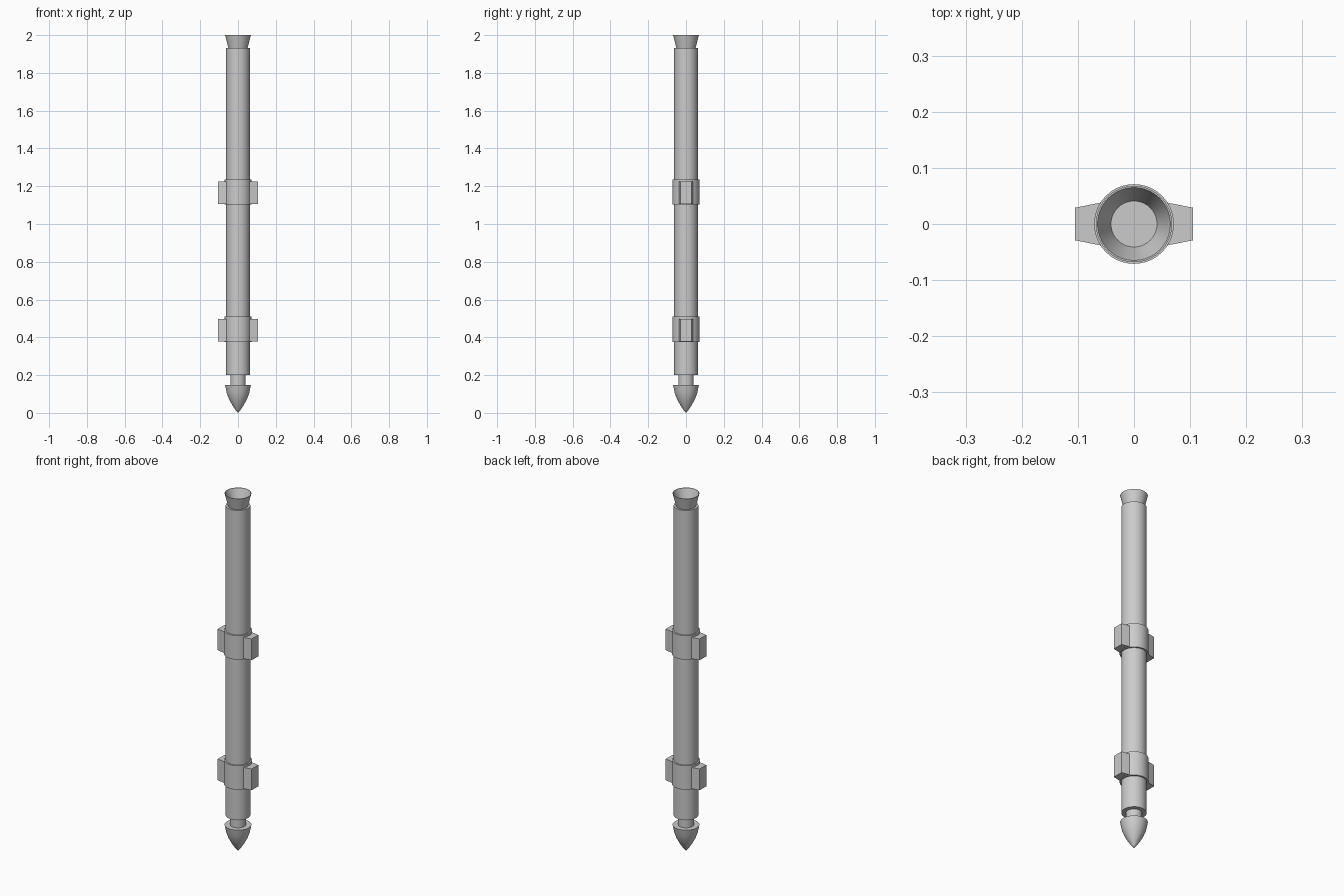
import bpy, bmesh, math

cube = bpy.data.objects.get("Cube")
if cube:
    bpy.data.objects.remove(cube, do_unlink=True)

grey = bpy.data.materials.new("light_grey")
grey.use_nodes = True
COLOUR = (0.6, 0.6, 0.6, 1)
grey.diffuse_color = COLOUR
grey.node_tree.nodes["Principled BSDF"].inputs["Base Color"].default_value = COLOUR
SIDES = 40


def add_object(name, bm):
    bmesh.ops.recalc_face_normals(bm, faces=bm.faces)
    mesh = bpy.data.meshes.new(name)
    bm.to_mesh(mesh)
    bm.free()
    mesh.materials.append(grey)
    obj = bpy.data.objects.new(name, mesh)
    bpy.context.collection.objects.link(obj)
    bpy.ops.object.select_all(action="DESELECT")
    obj.select_set(True)
    bpy.context.view_layer.objects.active = obj
    bpy.ops.object.shade_smooth_by_angle(angle=math.radians(30))
    return obj


def lathe(name, profile):
    """Spin a (radius, z) profile around the z axis."""
    bm = bmesh.new()
    verts = [bm.verts.new((r, 0, z)) for r, z in profile]
    edges = [bm.edges.new(pair) for pair in zip(verts, verts[1:])]
    bmesh.ops.spin(bm, geom=verts + edges, axis=(0, 0, 1), cent=(0, 0, 0),
                   angle=math.tau, steps=SIDES, use_duplicate=False)
    bmesh.ops.remove_doubles(bm, verts=bm.verts, dist=1e-5)
    return add_object(name, bm)


def cylinder(name, radius, low, high):
    return lathe(name, [(0, low), (radius, low), (radius, high), (0, high)])


def lug(name, side, low, high):
    """Block that tapers outwards from the collar."""
    bm = bmesh.new()
    outline = [(0.05, -0.04), (0.105, -0.029), (0.105, 0.029), (0.05, 0.04)]
    base = bm.faces.new([bm.verts.new((side * x, y, low)) for x, y in outline])
    top = bmesh.ops.extrude_face_region(bm, geom=[base])["geom"]
    bmesh.ops.translate(bm, vec=(0, 0, high - low),
                        verts=[v for v in top if isinstance(v, bmesh.types.BMVert)])
    return add_object(name, bm)


# Pointed nose and its neck
lathe("nose_cone", [(0, 0), (0.012, 0.014), (0.032, 0.044), (0.049, 0.076),
                    (0.06, 0.106), (0.068, 0.147), (0, 0.147)])
cylinder("nose_neck", 0.04, 0.14, 0.21)

# Long tube
cylinder("body_tube", 0.0625, 0.2, 1.932)

# Flared open nozzle with a flat floor
lathe("nozzle", [(0, 1.92), (0.048, 1.92), (0.068, 2.0), (0.065, 2.0),
                 (0.041, 1.935), (0, 1.935)])

# Two collars, each with a lug on both sides
for label, low in (("lower", 0.375), ("upper", 1.102)):
    cylinder(label + "_collar", 0.071, low, low + 0.134)
    for hand, side in (("left", 1), ("right", -1)):
        lug(f"{label}_{hand}_lug", side, low + 0.003, low + 0.122)
